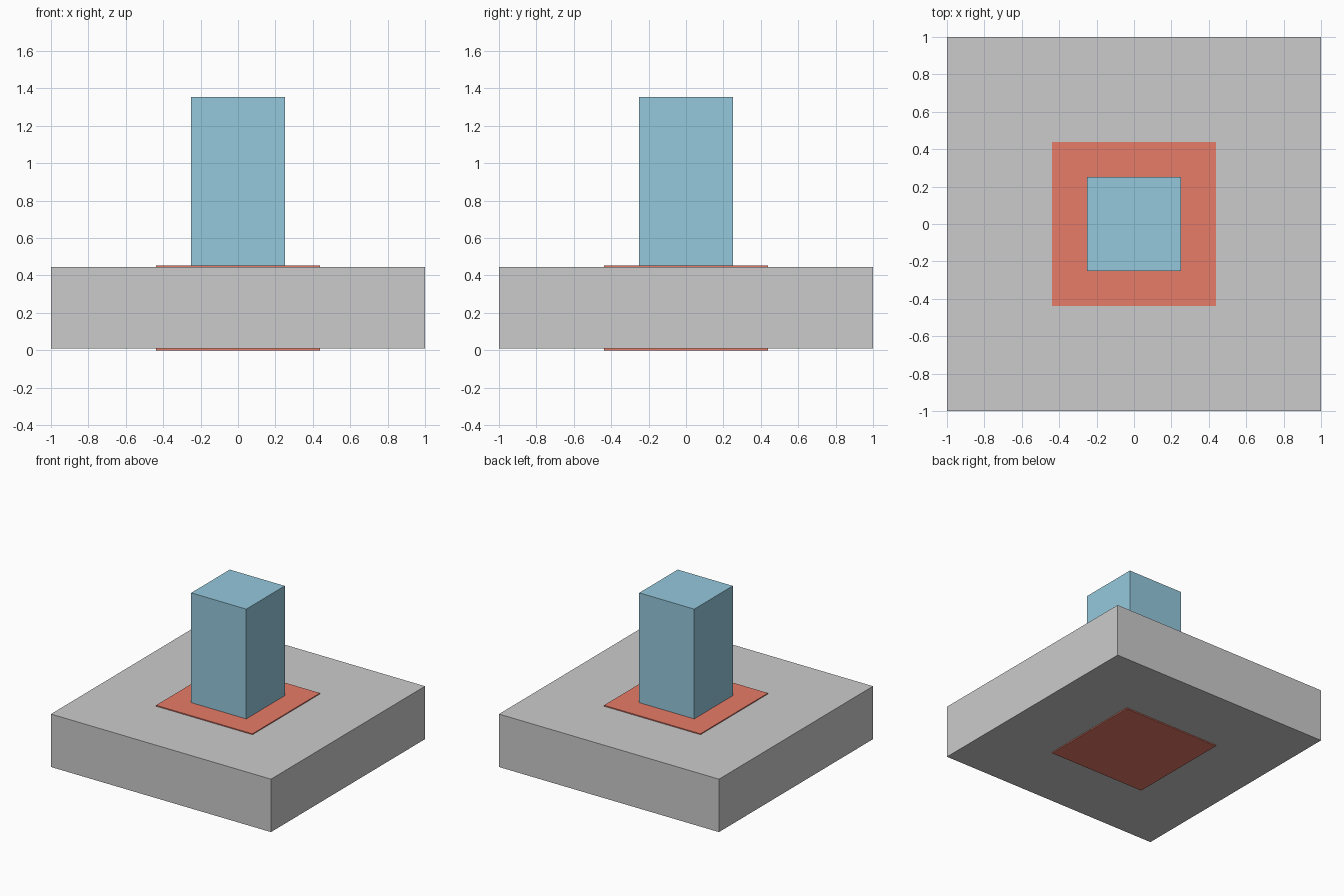
import bpy

if "Cube" in bpy.data.objects:
    bpy.data.objects.remove(bpy.data.objects["Cube"])


def box(name, half, z0, z1, color=None):
    """Square block centred on the z axis, spanning z0 to z1."""
    bpy.ops.mesh.primitive_cube_add(size=1, location=(0, 0, (z0 + z1) / 2))
    ob = bpy.context.object
    ob.name = name
    ob.scale = (2 * half, 2 * half, z1 - z0)
    bpy.ops.object.transform_apply(location=False, rotation=False, scale=True)
    if color:
        mat = bpy.data.materials.new(name + "_material")
        mat.diffuse_color = color
        mat.use_nodes = True
        mat.node_tree.nodes["Principled BSDF"].inputs["Base Color"].default_value = mat.diffuse_color
        ob.data.materials.append(mat)
    return ob


# Wide footing slab
box("footing_slab", 1.0, 0.009, 0.444)

# Red core block, just proud of the slab above and below
box("core_block", 0.438, 0.0, 0.452, (0.80, 0.20, 0.14, 1))

# Column rising from the slab
box("column", 0.25, 0.444, 1.354, (0.30, 0.58, 0.72, 1))
